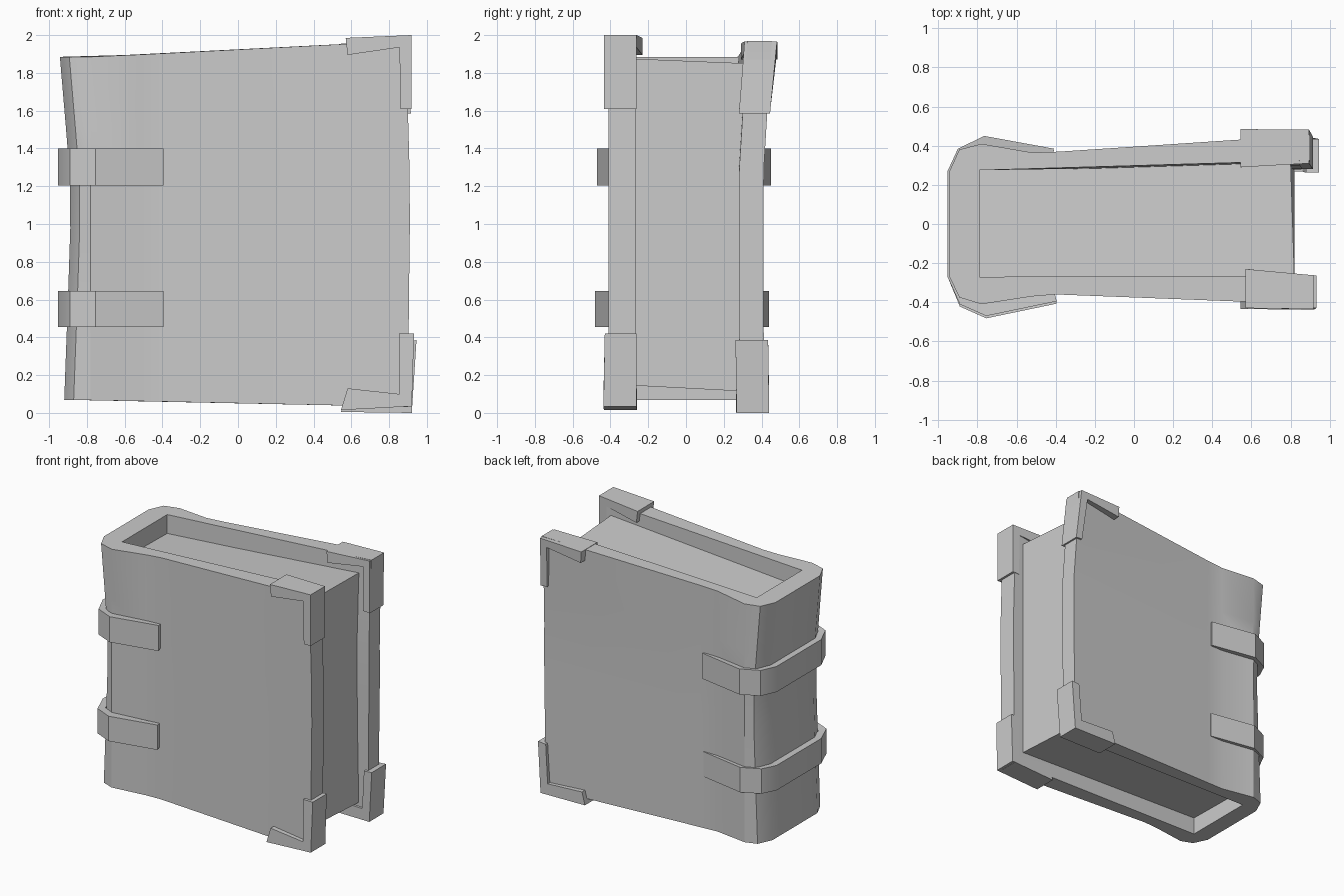
import bpy, bmesh, math


def loft(name, rings, smooth=False):
    """Join equal-length point rings with quads and cap both ends."""
    bm = bmesh.new()
    rows = [[bm.verts.new(p) for p in ring] for ring in rings]
    n = len(rows[0])
    for a, b in zip(rows, rows[1:]):
        for i in range(n):
            j = (i + 1) % n
            bm.faces.new((a[i], a[j], b[j], b[i]))
    bm.faces.new(rows[0][::-1])
    bm.faces.new(rows[-1])
    bmesh.ops.recalc_face_normals(bm, faces=bm.faces)
    me = bpy.data.meshes.new(name)
    bm.to_mesh(me)
    bm.free()
    ob = bpy.data.objects.new(name, me)
    bpy.context.collection.objects.link(ob)
    if smooth:
        bpy.ops.object.select_all(action='DESELECT')
        ob.select_set(True)
        bpy.context.view_layer.objects.active = ob
        bpy.ops.object.shade_smooth_by_angle(angle=math.radians(30))
    return ob


# Cover: U-shaped section lofted upward, waisted spine, back board flaring at the top
def cover_ring(t, spine, fore, back):
    section = [(fore, -0.41), (-0.40, -0.36), (-0.52, -0.37), (-0.78, -0.41),
               (spine + 0.05, -0.375), (spine, -0.27),
               (spine, 0.27), (spine + 0.05, 0.38), (-0.78, 0.41),
               (-0.52, 0.365), (-0.38, 0.37), (fore, back),
               (fore, back - 0.13), (-0.79, 0.275), (-0.79, -0.27), (fore, -0.265)]
    ring = []
    for x, y in section:
        k = max(0, (x + 0.75) / 1.65)
        low, high = 0.067 - 0.035 * k, 1.885 + 0.085 * k
        ring.append((x, y, low + (high - low) * t))
    return ring


loft("cover", [cover_ring(*row) for row in (
    (0, -0.92, 0.90, 0.415), (0.3, -0.90, 0.905, 0.41), (0.5, -0.888, 0.91, 0.41),
    (0.65, -0.89, 0.908, 0.412), (0.8, -0.912, 0.90, 0.43), (1, -0.943, 0.90, 0.455))], True)

# Page block, recessed most at the spine
loft("pages", [
    [(-0.80, -0.28, 0.20), (0.82, -0.28, 0.145), (0.82, 0.29, 0.115), (-0.80, 0.29, 0.19)],
    [(-0.80, -0.28, 1.75), (0.82, -0.28, 1.875), (0.80, 0.33, 1.85), (-0.80, 0.29, 1.74)]])


# Straps wrapped round the spine
def strap(name, z0, z1, front, back):
    outer = [(-0.395, front + 0.075), (-0.755, front), (-0.89, front + 0.06), (-0.953, -0.27),
             (-0.953, 0.27), (-0.90, back - 0.065), (-0.765, back), (-0.41, back - 0.065)]
    inner = [(-0.405, front + 0.115), (-0.76, front + 0.075), (-0.86, front + 0.11),
             (-0.88, -0.25), (-0.88, 0.25), (-0.86, back - 0.10), (-0.76, back - 0.06),
             (-0.415, back - 0.095)]
    loft(name, [[(ox, oy, z0), (ix, iy, z0 + 0.005), (ix, iy, z1 - 0.005), (ox, oy, z1)]
                for (ox, oy), (ix, iy) in zip(outer, inner)], True)


strap("upper_strap", 1.205, 1.40, -0.47, 0.45)
strap("lower_strap", 0.455, 0.645, -0.482, 0.44)


# L-shaped corner guards: profile in x/z, y limits shift for tip and arm ends
def guard(name, profile, ys):
    # ys: (outer, inner) at the horizontal arm tip, the corner, the vertical arm tip
    where = (0, 1, 2, 2, 1, 0)
    loft(name, [[(x, ys[w][side], z) for (x, z), w in zip(profile, where)]
                for side in (0, 1)])


guard("front_top_guard",
      [(0.58, 1.895), (0.855, 1.935), (0.86, 1.61), (0.918, 1.61), (0.918, 2.0), (0.57, 1.985)],
      ((-0.43, -0.23), (-0.435, -0.262), (-0.435, -0.262)))
guard("back_top_guard",
      [(0.55, 1.87), (0.84, 1.91), (0.86, 1.59), (0.915, 1.585), (0.895, 1.967), (0.545, 1.955)],
      ((0.485, 0.29), (0.482, 0.31), (0.445, 0.28)))
guard("front_bottom_guard",
      [(0.58, 0.13), (0.855, 0.10), (0.853, 0.42), (0.932, 0.42), (0.92, 0.035), (0.545, 0.015)],
      ((-0.435, -0.26), (-0.437, -0.262), (-0.43, -0.262)))
guard("back_bottom_guard",
      [(0.57, 0.10), (0.86, 0.085), (0.88, 0.38), (0.945, 0.385), (0.92, 0.0), (0.545, 0.005)],
      ((0.44, 0.265), (0.44, 0.268), (0.435, 0.262)))
